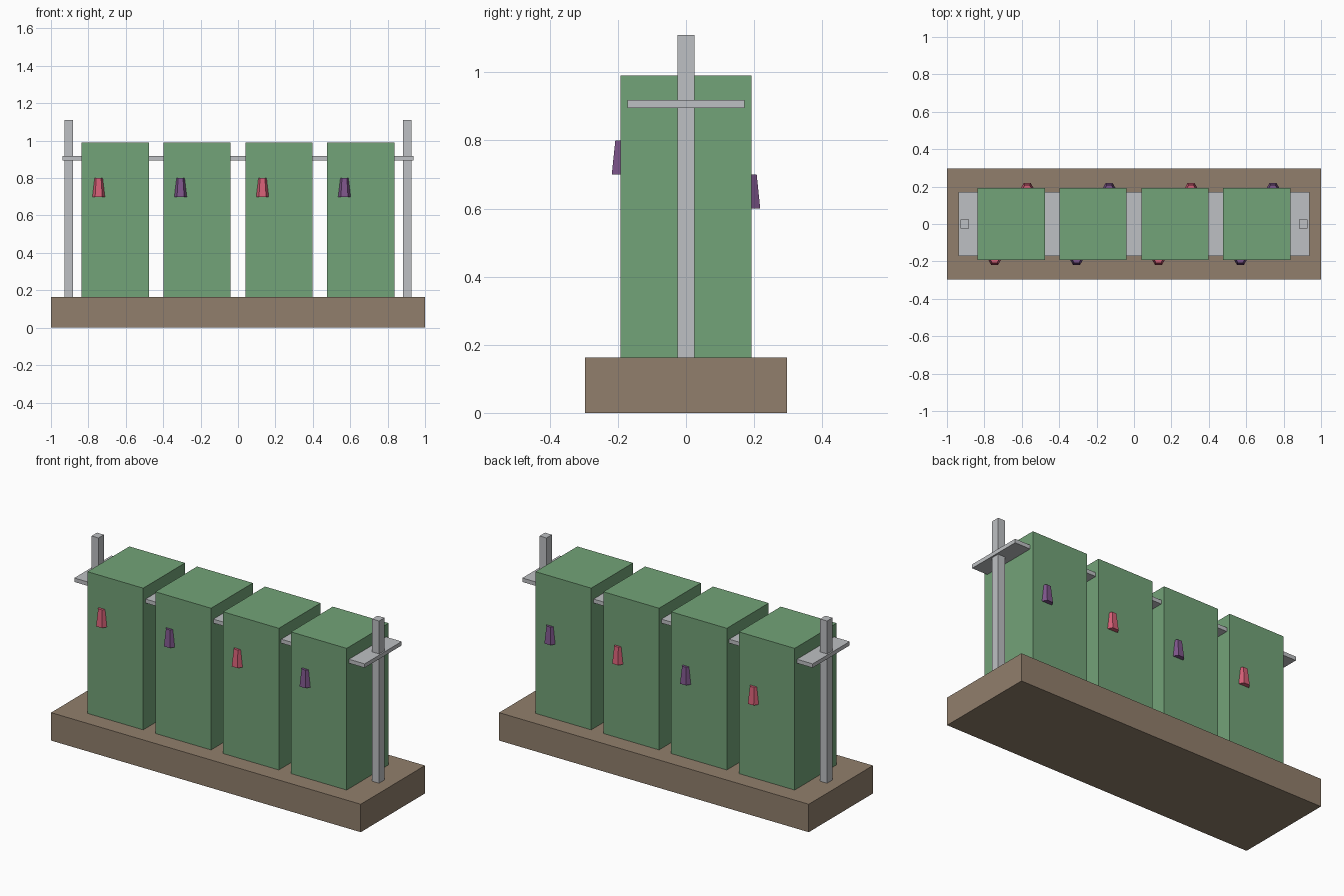
import bpy
import bmesh
from math import cos, sin, pi

if "Cube" in bpy.data.objects:
    bpy.data.objects.remove(bpy.data.objects["Cube"], do_unlink=True)


def material(name, rgb):
    mat = bpy.data.materials.new(name)
    mat.use_nodes = True
    colour = (*rgb, 1.0)
    mat.diffuse_color = colour
    for node in mat.node_tree.nodes:
        if node.type == "BSDF_PRINCIPLED":
            node.inputs["Base Color"].default_value = colour
    return mat


brown = material("brown wood", (0.283, 0.212, 0.150))
green = material("soft green", (0.171, 0.366, 0.188))
grey = material("light grey", (0.515, 0.527, 0.546))
red = material("rose red", (0.651, 0.114, 0.178))
purple = material("purple", (0.205, 0.091, 0.254))


def finish(name, bm, mat):
    bmesh.ops.recalc_face_normals(bm, faces=bm.faces)
    mesh = bpy.data.meshes.new(name)
    bm.to_mesh(mesh)
    bm.free()
    mesh.materials.append(mat)
    obj = bpy.data.objects.new(name, mesh)
    bpy.context.collection.objects.link(obj)
    return obj


def box(name, x, width, depth, bottom, top, mat):
    bm = bmesh.new()
    bmesh.ops.create_cube(bm, size=1)
    bmesh.ops.scale(bm, vec=(width, depth, top - bottom), verts=bm.verts)
    bmesh.ops.translate(bm, vec=(x, 0, (bottom + top) / 2), verts=bm.verts)
    return finish(name, bm, mat)


def peg(name, x, y, bottom, mat):
    # Six-sided tapered peg, flat side facing out, half sunk in the block
    bm = bmesh.new()
    rings = []
    for radius, z in ((0.038, bottom), (0.026, bottom + 0.1)):
        rings.append([bm.verts.new((x + radius * cos(i * pi / 3),
                                    y + radius * sin(i * pi / 3), z))
                      for i in range(6)])
    low, high = rings
    bm.faces.new(low)
    bm.faces.new(high)
    for i in range(6):
        j = (i + 1) % 6
        bm.faces.new((low[i], low[j], high[j], high[i]))
    return finish(name, bm, mat)


FLOOR = 0.163

# Base and the rail slab that runs through all blocks
box("base", 0, 2, 0.592, 0, FLOOR, brown)
box("rail", 0, 1.875, 0.342, 0.895, 0.918, grey)

# End posts
for side, x in (("right", -0.906), ("left", 0.906)):
    box(side + "_post", x, 0.045, 0.05, FLOOR, 1.11, grey)

# Blocks, each with a higher front peg and a lower back peg
for n in range(4):
    x = (n - 1.5) * 0.438
    label = str(n + 1)
    box("block_" + label, x, 0.36, 0.386, FLOOR, 0.99, green)
    colour = purple if n % 2 else red
    peg("front_peg_" + label, x - 0.088, -0.185, 0.7, colour)
    peg("back_peg_" + label, x + 0.086, 0.185, 0.6, colour)
